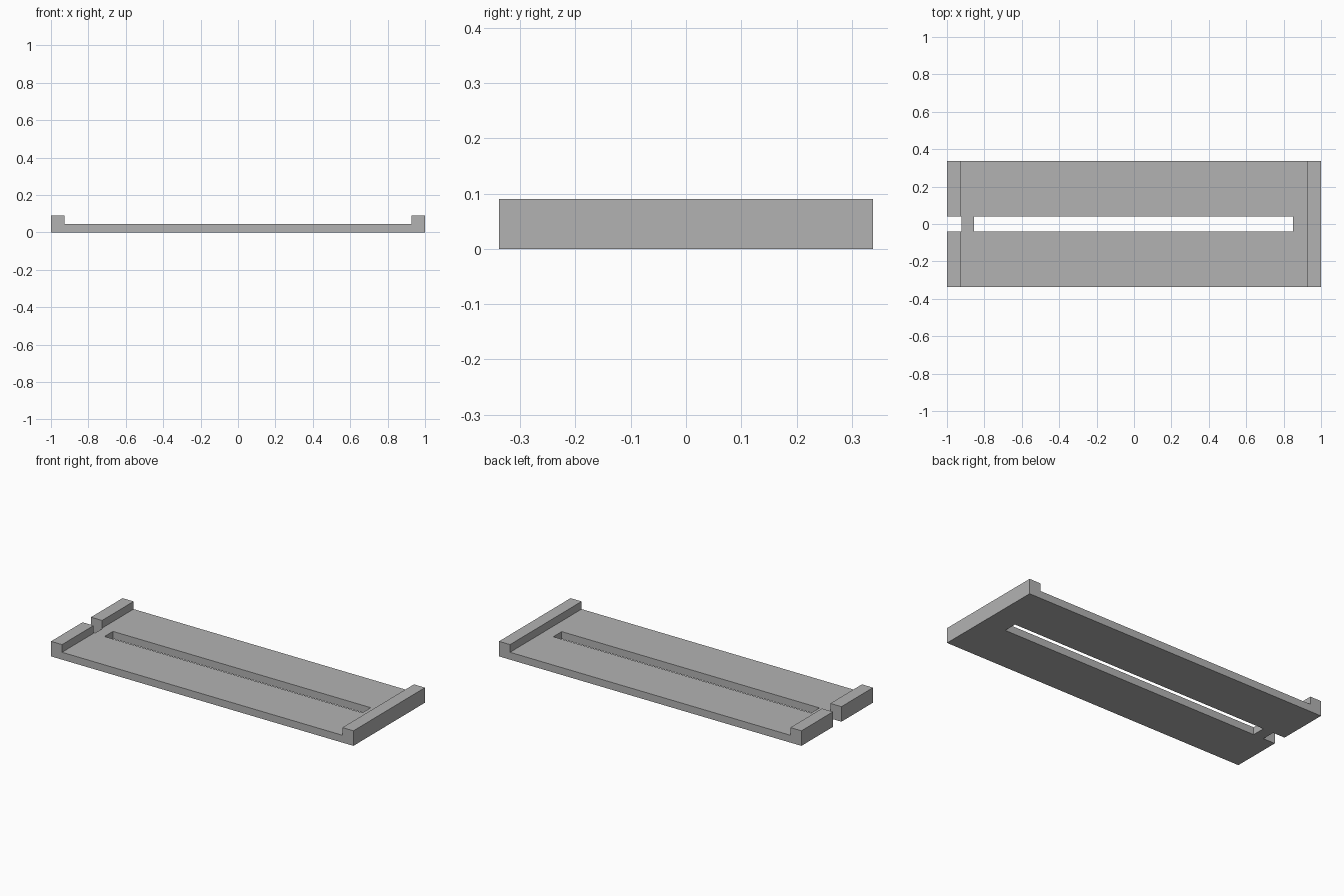
import bpy
import bmesh

cube = bpy.data.objects.get("Cube")
if cube:
    bpy.data.objects.remove(cube, do_unlink=True)

HALF_Y, HEIGHT, FLOOR, LIP_X = 0.338, 0.09, 0.044, 0.927
SLOT_Y = 0.04

grey = bpy.data.materials.new("plain grey")
grey.use_nodes = True
colour = (0.45, 0.45, 0.45, 1)
grey.diffuse_color = colour
grey.node_tree.nodes["Principled BSDF"].inputs["Base Color"].default_value = colour


def extrude_profile(name, profile, half_y):
    """Extrude an x-z outline evenly along y."""
    bm = bmesh.new()
    face = bm.faces.new([bm.verts.new((x, -half_y, z)) for x, z in profile])
    moved = bmesh.ops.extrude_face_region(bm, geom=[face])["geom"]
    verts = [v for v in moved if isinstance(v, bmesh.types.BMVert)]
    bmesh.ops.translate(bm, verts=verts, vec=(0, 2 * half_y, 0))
    bmesh.ops.recalc_face_normals(bm, faces=bm.faces)
    mesh = bpy.data.meshes.new(name)
    bm.to_mesh(mesh)
    bm.free()
    mesh.materials.append(grey)
    obj = bpy.data.objects.new(name, mesh)
    bpy.context.collection.objects.link(obj)
    return obj


# Shallow tray with a raised lip at each end
right_half = [(1, 0), (1, HEIGHT), (LIP_X, HEIGHT), (LIP_X, FLOOR)]
left_half = [(-x, z) for x, z in reversed(right_half)]
tray = extrude_profile("slotted_tray", right_half + left_half, HALF_Y)

# Long slot through the floor, and open notch through the right lip
for name, x0, x1 in (("slot_cutter", -0.855, 0.85), ("notch_cutter", -1.1, -0.922)):
    outline = [(x0, -0.1), (x1, -0.1), (x1, 0.2), (x0, 0.2)]
    cutter = extrude_profile(name, outline, SLOT_Y)
    cutter.hide_render = True
    cutter.hide_set(True)
    cutter.display_type = "WIRE"
    cut = tray.modifiers.new(name, "BOOLEAN")
    cut.operation = "DIFFERENCE"
    cut.solver = "EXACT"
    cut.object = cutter
